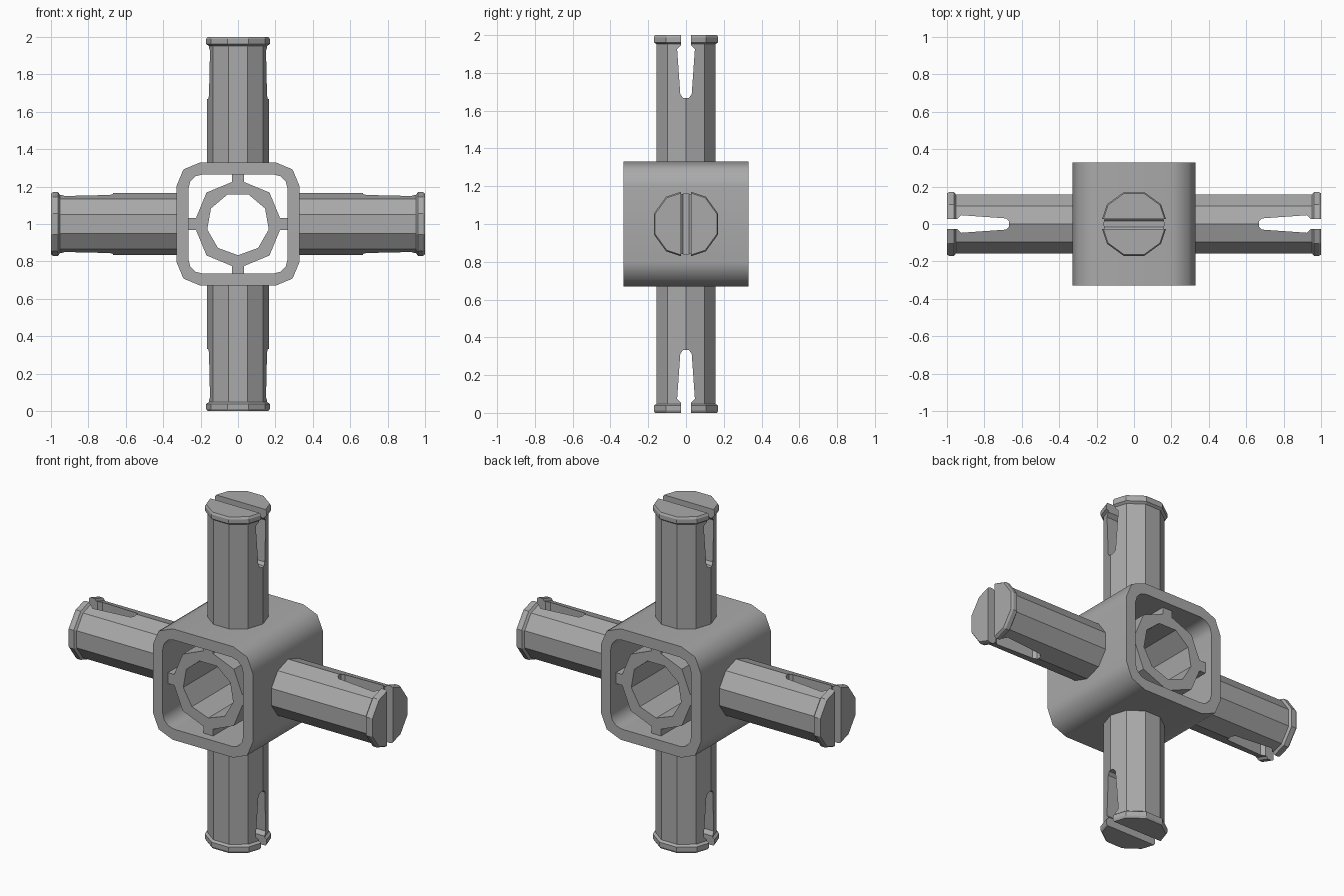
import bpy, bmesh
from math import sin, cos, pi, radians
from mathutils import Matrix, Vector

cube = bpy.data.objects.get("Cube")
if cube:
    bpy.data.objects.remove(cube)

grey = bpy.data.materials.new("light grey plastic")
grey.use_nodes = True
COLOUR = (0.4, 0.4, 0.4, 1)
grey.diffuse_color = COLOUR
grey.node_tree.nodes["Principled BSDF"].inputs["Base Color"].default_value = COLOUR

CENTRE = Vector((0, 0, 1))


def add_object(name, bm):
    bmesh.ops.recalc_face_normals(bm, faces=bm.faces)
    mesh = bpy.data.meshes.new(name)
    bm.to_mesh(mesh)
    bm.free()
    mesh.materials.append(grey)
    obj = bpy.data.objects.new(name, mesh)
    obj.location = CENTRE
    bpy.context.collection.objects.link(obj)
    return obj


def bridge(bm, a, b):
    n = len(a)
    for i in range(n):
        j = (i + 1) % n
        bm.faces.new((a[i], a[j], b[j], b[i]))


def ring(radius, sides, turn=0):
    return [(radius * cos(turn + 2 * pi * i / sides),
             radius * sin(turn + 2 * pi * i / sides)) for i in range(sides)]


def rounded_square(half, radius, segments):
    pts = []
    for q in range(4):
        mid = q * pi / 2 + pi / 4
        for s in range(segments + 1):
            a = q * pi / 2 + s * pi / 2 / segments
            c = half - radius
            pts.append((c * (1 if cos(mid) > 0 else -1) + radius * cos(a),
                        c * (1 if sin(mid) > 0 else -1) + radius * sin(a)))
    return pts


def tube(name, outer, inner, depth):
    """Hollow prism along y; each end is filled between the two outlines."""
    bm = bmesh.new()
    loops = [[[bm.verts.new((x, y, z)) for x, z in outline]
              for outline in (outer, inner)] for y in (-depth, depth)]
    for k in (0, 1):
        bridge(bm, loops[0][k], loops[1][k])
    for end in loops:
        edges = []
        for loop in end:
            for i, v in enumerate(loop):
                edges.append(bm.edges.get((v, loop[(i + 1) % len(loop)])))
        bmesh.ops.triangle_fill(bm, edges=edges, use_beauty=True)
    bmesh.ops.dissolve_limit(bm, angle_limit=0.01, verts=bm.verts, edges=bm.edges)
    return add_object(name, bm)


def smooth(obj, angle):
    bpy.ops.object.select_all(action='DESELECT')
    obj.select_set(True)
    bpy.context.view_layer.objects.active = obj
    bpy.ops.object.shade_smooth_by_angle(angle=radians(angle))


# Square hub sleeve with rounded corners
sleeve = tube("hub_sleeve", rounded_square(0.33, 0.13, 2),
              rounded_square(0.265, 0.075, 3), 0.33)
smooth(sleeve, 50)
sleeve.modifiers.new("even_shading", 'WEIGHTED_NORMAL').keep_sharp = True

# Axle tube through the middle
tube("axle_tube", ring(0.238, 8), ring(0.167, 9, -pi / 2), 0.28)

# Ribs between axle tube and sleeve
for i, side in enumerate(("top", "left", "bottom", "right")):
    bm = bmesh.new()
    bmesh.ops.create_cube(bm, size=1)
    bmesh.ops.scale(bm, vec=(0.065, 0.56, 0.09), verts=bm.verts)
    bmesh.ops.translate(bm, vec=(0, 0, 0.245), verts=bm.verts)
    bmesh.ops.rotate(bm, matrix=Matrix.Rotation(i * pi / 2, 3, 'Y'), verts=bm.verts)
    add_object(side + "_rib", bm)

# Ten-sided peg with a lipped tip
bm = bmesh.new()
profile = [(0.165, 0.29), (0.165, 0.952), (0.179, 0.962), (0.179, 0.988), (0.172, 1.0)]
rings = [[bm.verts.new((x, y, z)) for x, y in ring(r, 10)] for r, z in profile]
for a, b in zip(rings, rings[1:]):
    bridge(bm, a, b)
bm.faces.new(rings[0])
bm.faces.new(rings[-1])
peg = add_object("top_peg", bm)

# Tapered keyhole slot cut through the peg tip
half = [(0.027, 1.05), (0.027, 0.945), (0.047, 0.925), (0.03, 0.685), (0.015, 0.668)]
outline = half + [(-y, z) for y, z in reversed(half)]
bm = bmesh.new()
ends = [[bm.verts.new((x, y, z)) for y, z in outline] for x in (-0.3, 0.3)]
bridge(bm, *ends)
for loop in ends:
    bm.faces.new(loop)
cutter = add_object("slot_cutter", bm)
cutter.hide_render = True
cut = peg.modifiers.new("slot", 'BOOLEAN')
cut.operation = 'DIFFERENCE'
cut.solver = 'EXACT'
cut.object = cutter
bpy.context.view_layer.objects.active = peg
bpy.ops.object.modifier_apply(modifier="slot")
bpy.data.objects.remove(cutter)

# The other three pegs
for i, side in enumerate(("left", "bottom", "right"), 1):
    other = bpy.data.objects.new(side + "_peg", peg.data)
    other.location = CENTRE
    other.rotation_euler.y = i * pi / 2
    bpy.context.collection.objects.link(other)
